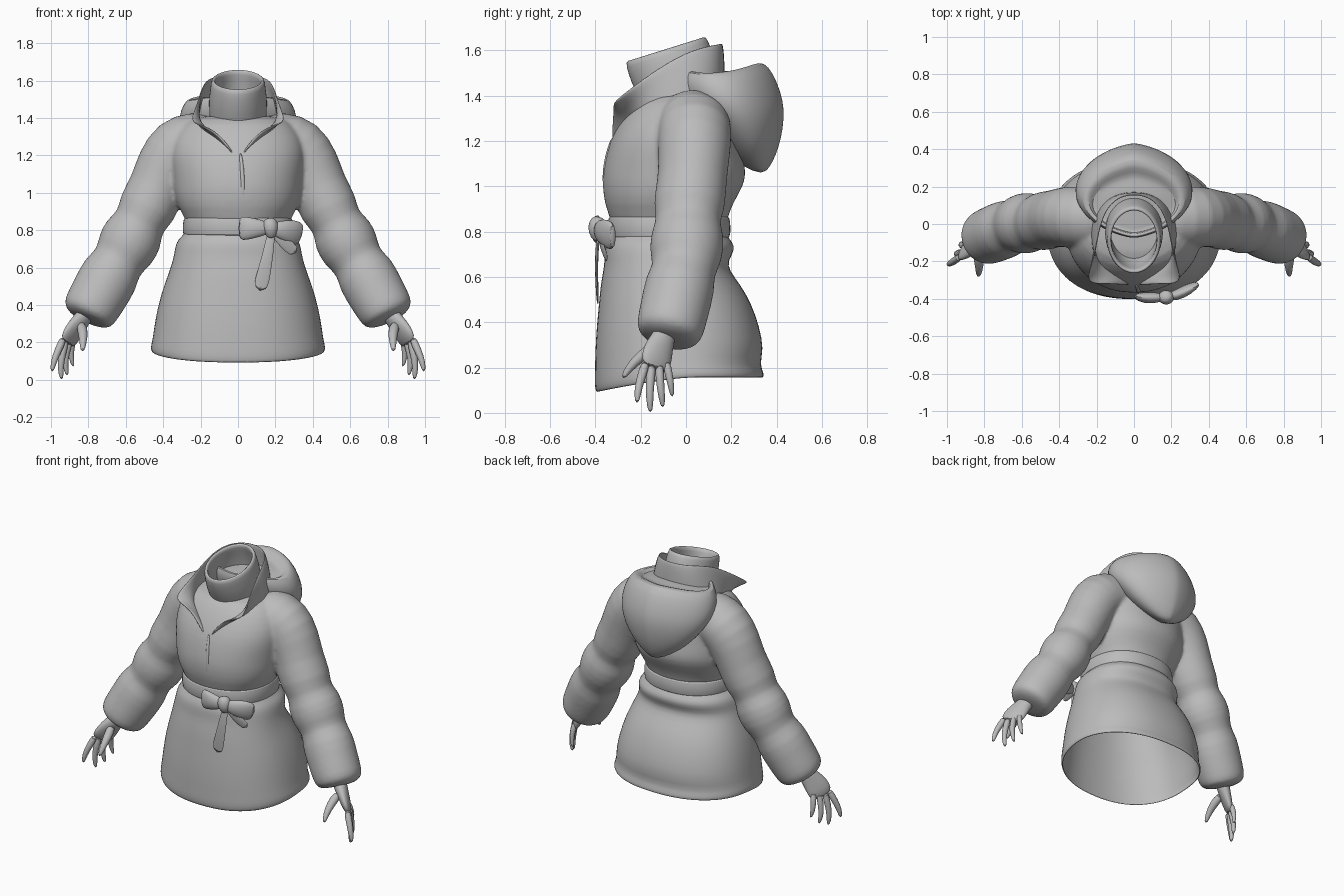
import bpy, bmesh, math
from mathutils import Vector

GREY = bpy.data.materials.new("soft grey")
GREY.diffuse_color = (0.5, 0.5, 0.5, 1)


def finish(name, bm, subsurf=1, thickness=0.0, angle=60):
    """Turn a bmesh into a smooth grey object with optional wall thickness."""
    bmesh.ops.recalc_face_normals(bm, faces=bm.faces)
    me = bpy.data.meshes.new(name)
    bm.to_mesh(me)
    bm.free()
    ob = bpy.data.objects.new(name, me)
    bpy.context.collection.objects.link(ob)
    me.materials.append(GREY)
    if thickness:
        m = ob.modifiers.new("wall", 'SOLIDIFY')
        m.thickness, m.offset = thickness, -1
    if subsurf:
        ob.modifiers.new("round", 'SUBSURF').levels = subsurf
    bpy.ops.object.select_all(action='DESELECT')
    ob.select_set(True)
    bpy.context.view_layer.objects.active = ob
    bpy.ops.object.shade_smooth_by_angle(angle=math.radians(angle))
    return ob


def loft(bm, rings, cap=True, closed=True):
    rows = [[bm.verts.new(p) for p in r] for r in rings]
    n = len(rows[0])
    for a, b in zip(rows, rows[1:]):
        for i in range(n if closed else n - 1):
            j = (i + 1) % n
            bm.faces.new((a[i], a[j], b[j], b[i]))
    if cap:
        bm.faces.new(rows[0])
        bm.faces.new(rows[-1])


def body_rings(rows, n=32, px=1.0, py=1.0, shift=lambda k, x, y: 0):
    """Level oval rings from (z, half width, front y, back y); px, py square them off."""
    out = []
    for k, (z, rx, yf, yb) in enumerate(rows):
        ring = []
        for i in range(n):
            a = math.tau * i / n
            c, s = math.cos(a), math.sin(a)
            x = rx * math.copysign(abs(c) ** px, c)
            y = (yf + yb) / 2 + (yb - yf) / 2 * math.copysign(abs(s) ** py, s)
            ring.append((x, y, z + shift(k, x, y)))
        out.append(ring)
    return out


def sweep_rings(pts, n=16, flip=1, grow=1.0, ref=(0, 1, 0)):
    """Oval sections (x, y, z, a, b) set square to the path; b lies along ref."""
    P = [Vector((p[0] * flip, p[1], p[2])) for p in pts]
    ref = Vector((ref[0] * flip, ref[1], ref[2]))
    out = []
    for k, p in enumerate(P):
        t = (P[min(k + 1, len(P) - 1)] - P[max(k - 1, 0)]).normalized()
        u = ref.cross(t).normalized()
        v = t.cross(u)
        a, b = pts[k][3] * grow, pts[k][4] * grow
        out.append([p + u * a * math.cos(math.tau * i / n) + v * b * math.sin(math.tau * i / n)
                    for i in range(n)])
    return out


def sweep(name, pts, n=16, flip=1, cap=True, grow=1.0, ref=(0, 1, 0), **kw):
    bm = bmesh.new()
    loft(bm, sweep_rings(pts, n, flip, grow, ref), cap)
    return finish(name, bm, **kw)


# Jacket top: torso and padded sleeves fused into one soft skin
TORSO = [(.80, .275, -.325, .175), (.86, .28, -.335, .185), (.92, .32, -.36, .205),
         (1.0, .345, -.37, .255), (1.06, .35, -.367, .268), (1.14, .36, -.352, .25),
         (1.22, .365, -.328, .24), (1.30, .345, -.285, .225), (1.37, .30, -.235, .205),
         (1.42, .22, -.17, .17)]
SLEEVE = [(.12, .02, 1.27, .135, .155), (.22, .03, 1.275, .17, .165), (.325, .04, 1.245, .175, .165),
          (.39, .035, 1.14, .162, .16), (.43, .028, 1.03, .15, .152), (.49, .013, .91, .162, .162),
          (.525, .008, .845, .128, .137), (.555, .008, .785, .166, .165), (.605, 0, .69, .163, .163),
          (.642, -.01, .63, .13, .135), (.68, -.025, .57, .163, .158), (.74, -.05, .46, .156, .153),
          (.79, -.07, .375, .152, .152), (.813, -.08, .335, .135, .135), (.818, -.083, .322, .06, .06)]
bm = bmesh.new()
loft(bm, body_rings(TORSO, px=.92, py=.92))
for side in (1, -1):
    loft(bm, sweep_rings(SLEEVE, 24, side))
jacket = finish("jacket_top", bm, subsurf=1)
m = jacket.modifiers.new("fuse", 'REMESH')
m.mode, m.voxel_size, m.use_smooth_shade = 'VOXEL', 0.012, True
m = jacket.modifiers.new("soften", 'SMOOTH')
m.factor, m.iterations = 0.5, 4

# Skirt: open below, hem dips at the front
SKIRT = [(.155, .462, -.398, .342), (.175, .47, -.405, .346), (.215, .458, -.402, .325),
         (.28, .45, -.402, .345), (.38, .432, -.395, .325), (.48, .405, -.385, .29),
         (.56, .375, -.378, .245), (.63, .352, -.365, .19), (.67, .342, -.36, .185),
         (.72, .335, -.36, .218), (.755, .318, -.348, .205), (.78, .285, -.33, .18),
         (.83, .27, -.32, .17)]
bm = bmesh.new()
dip = lambda k, x, y: -.065 * max(0, 1 - k / 4) * min(1, max(0, (.02 - y) / .42)) ** 1.3
loft(bm, body_rings(SKIRT, 40, .88, .88, dip), cap=False)
finish("skirt", bm, thickness=0.008)

# Belt
BELT = [(.765, .275, -.325, .175), (.772, .297, -.345, .197), (.82, .297, -.348, .198),
        (.865, .293, -.345, .195), (.872, .275, -.325, .175)]
bm = bmesh.new()
loft(bm, body_rings(BELT, px=.9, py=.9), cap=False)
finish("belt", bm)

# Bow: knot, two loops, two tails
sweep("bow_knot", [(.165, -.385, .865, .02, .02), (.17, -.39, .845, .045, .04),
                   (.175, -.395, .80, .045, .042), (.18, -.385, .755, .02, .02)], 12)
sweep("bow_loop_left", [(.18, -.39, .81, .025, .015), (.12, -.395, .812, .048, .03),
                        (.05, -.395, .81, .064, .032), (.0, -.385, .81, .07, .014)], 12)
sweep("bow_loop_right", [(.17, -.39, .81, .025, .015), (.22, -.385, .805, .05, .03),
                         (.29, -.35, .79, .07, .032), (.345, -.315, .775, .066, .014)], 12)
sweep("bow_tail_long", [(.18, -.385, .80, .022, .008), (.165, -.395, .70, .03, .008),
                        (.143, -.395, .59, .038, .007), (.115, -.388, .47, .048, .006)], 8)
sweep("bow_tail_short", [(.18, -.385, .80, .024, .009), (.24, -.375, .74, .033, .008),
                         (.315, -.345, .675, .04, .006)], 8)

# Front closing flap
sweep("front_flap", [(.012, -.322, 1.22, .008, .008), (.022, -.351, 1.13, .012, .010),
                     (.026, -.364, 1.04, .012, .008), (.026, -.358, .96, .010, .006),
                     (.025, -.335, .88, .008, .005)], 8)

# High neck: tilted open tube
sweep("high_neck", [(0, .0, 1.33, .155, .16), (0, -.02, 1.41, .152, .178),
                    (0, -.05, 1.49, .158, .19), (0, -.075, 1.56, .148, .192),
                    (0, -.09, 1.608, .143, .188)], 28, cap=False, thickness=0.024)

# Collar: stands at the back, flares into two points at the front
HALF = [((0, .175, 1.635), (0, .18, 1.55), (0, .19, 1.40)),
        ((.115, .14, 1.63), (.14, .15, 1.54), (.165, .14, 1.39)),
        ((.18, .03, 1.61), (.21, .03, 1.50), (.238, .03, 1.38)),
        ((.205, -.10, 1.54), (.222, -.10, 1.45), (.235, -.10, 1.35)),
        ((.235, -.22, 1.45), (.22, -.20, 1.39), (.20, -.20, 1.32)),
        ((.272, -.325, 1.365), (.18, -.275, 1.345), (.12, -.25, 1.29)),
        ((.135, -.32, 1.35), (.105, -.295, 1.30), (.08, -.28, 1.25)),
        ((.03, -.33, 1.20), (.022, -.32, 1.195), (.015, -.31, 1.18))]
rows = [[(-x, y, z) for x, y, z in r] for r in reversed(HALF[1:])] + HALF
bm = bmesh.new()
loft(bm, rows, cap=False, closed=False)
finish("collar", bm, subsurf=2, thickness=0.014)

# Hood: soft pouch hanging to a rounded point, shallow on top
HOOD = [(1.06, .03, .31, .35), (1.10, .11, .23, .38), (1.17, .195, .15, .41),
        (1.25, .255, .08, .428), (1.34, .30, .0, .436), (1.42, .32, -.06, .418),
        (1.50, .31, -.08, .385), (1.55, .275, -.07, .345), (1.54, .24, -.05, .30),
        (1.505, .225, -.05, .26), (1.51, .20, -.03, .22), (1.51, .10, .03, .16)]
bm = bmesh.new()
droop = lambda k, x, y: -(.6 * x * x + .1 * max(0, .15 - y)) * min(1, k / 6)
loft(bm, body_rings(HOOD, 32, px=1.35, shift=droop))
finish("hood", bm)

# Hands: palm, thumb and four fingers on each side
FINGERS = {
    "thumb": [(.84, -.13, .30, .026, .026), (.828, -.20, .25, .024, .022),
              (.828, -.25, .20, .017, .017), (.832, -.28, .152, .009, .009)],
    "index_finger": [(.93, -.175, .23, .02, .02), (.965, -.20, .15, .017, .017),
                     (.985, -.212, .10, .015, .015), (.995, -.217, .042, .008, .008)],
    "middle_finger": [(.92, -.15, .22, .02, .02), (.942, -.16, .13, .017, .017),
                      (.95, -.16, .06, .015, .015), (.942, -.157, .0, .008, .008)],
    "ring_finger": [(.90, -.118, .22, .02, .019), (.92, -.115, .14, .016, .016),
                    (.925, -.108, .08, .014, .014), (.912, -.102, .022, .008, .008)],
    "little_finger": [(.88, -.09, .23, .018, .018), (.892, -.075, .17, .015, .015),
                      (.893, -.066, .12, .013, .013), (.88, -.06, .07, .007, .007)]}
PALM = [(.80, -.085, .37, .045, .05), (.83, -.10, .33, .043, .055), (.862, -.118, .285, .036, .072),
        (.895, -.132, .235, .03, .08), (.915, -.138, .19, .018, .066)]
for side, word in ((1, "left"), (-1, "right")):
    sweep(word + "_palm", PALM, 14, side, ref=(-.6, .8, 0))
    for part, pts in FINGERS.items():
        sweep(word + "_" + part, pts, 8, side, grow=1.22)
